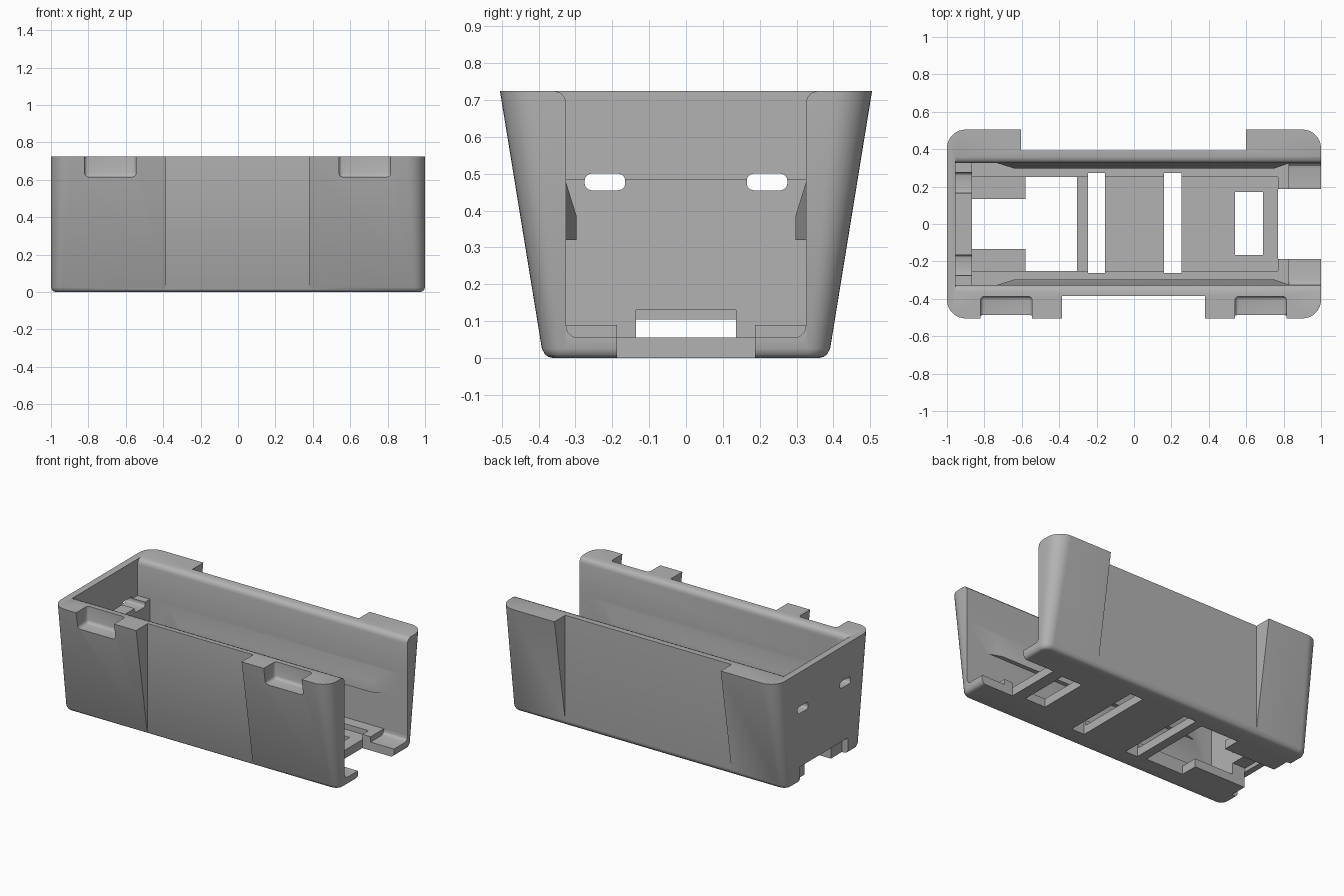
import bpy, bmesh, math
from mathutils import Vector

cube = bpy.data.objects.get("Cube")
if cube:
    bpy.data.objects.remove(cube, do_unlink=True)

grey = bpy.data.materials.new("light grey plastic")
grey.use_nodes = True
colour = (0.45, 0.45, 0.45, 1)
grey.diffuse_color = colour
grey.node_tree.nodes["Principled BSDF"].inputs["Base Color"].default_value = colour

HEIGHT = 0.725


def to_object(bm, name):
    bmesh.ops.recalc_face_normals(bm, faces=bm.faces)
    mesh = bpy.data.meshes.new(name)
    bm.to_mesh(mesh)
    bm.free()
    mesh.materials.append(grey)
    obj = bpy.data.objects.new(name, mesh)
    bpy.context.collection.objects.link(obj)
    return obj


def loft(rings, name):
    bm = bmesh.new()
    loops = [[bm.verts.new(p) for p in ring] for ring in rings]
    n = len(loops[0])
    for low, high in zip(loops, loops[1:]):
        for i in range(n):
            j = (i + 1) % n
            bm.faces.new((low[i], low[j], high[j], high[i]))
    bm.faces.new(loops[0])
    bm.faces.new(loops[-1])
    return to_object(bm, name)


def box(x, y, z, bevel=0.0):
    bm = bmesh.new()
    bmesh.ops.create_cube(bm, size=1)
    for v in bm.verts:
        for axis, (a, b) in enumerate((x, y, z)):
            v.co[axis] = a if v.co[axis] < 0 else b
    if bevel:
        bmesh.ops.bevel(bm, geom=bm.edges[:], offset=bevel, segments=3,
                        profile=0.5, affect='EDGES')
    return to_object(bm, "cutter")


def channel(half, x0, x1):
    # Symmetric cross-section run along x
    section = half + [(-y, z) for y, z in reversed(half)]
    return loft([[(x, y, z) for y, z in section] for x in (x0, x1)], "cutter")


def combine(target, tool, operation='DIFFERENCE'):
    tool.hide_render = True
    mod = target.modifiers.new("combine", 'BOOLEAN')
    mod.operation = operation
    mod.solver = 'EXACT'
    mod.object = tool
    bpy.context.view_layer.objects.active = target
    bpy.ops.object.modifier_apply(modifier=mod.name)
    bpy.data.objects.remove(tool, do_unlink=True)


def outline(z, inset):
    # Rounded rectangle that flares toward the top
    t = z / HEIGHT
    hx, hy = 1 - inset, 0.387 + 0.118 * t - inset
    r = 0.06 + 0.04 * t - inset
    ring = []
    for quarter, (sx, sy) in enumerate(((1, 1), (-1, 1), (-1, -1), (1, -1))):
        for step in range(9):
            a = math.radians(90 * quarter + 90 * step / 8)
            ring.append((sx * (hx - r) + r * math.cos(a),
                         sy * (hy - r) + r * math.sin(a), z))
    return ring


# Flared outer shell with a rounded bottom edge
body = loft([outline(0, 0.025), outline(0.003, 0.014), outline(0.010, 0.006),
             outline(0.025, 0), outline(HEIGHT, 0)], "battery_tray_body")

# Recesses between the corner pads, front and back
combine(body, box((-0.385, 0.38), (-0.7, -0.385), (-0.1, 1)))
combine(body, box((-0.605, 0.6), (0.393, 0.7), (-0.1, 1)))

# Main cavity with rounded rim, open at one end
rim = [(0.325, 0.69), (0.329, 0.707), (0.34, 0.719), (0.358, HEIGHT), (0.358, 0.9)]
combine(body, channel([(0.325, 0.485)] + rim, -0.955, 1.1))
combine(body, channel([(0.325, 0.09)] + rim, -0.865, 1.1))

# Lowered floor, and lowered tabs with filleted corners at the open end
combine(body, box((-0.865, 0.77), (-0.25, 0.25), (0.055, 0.3)))
combine(body, channel([(0.295, 0.055), (0.31, 0.059), (0.321, 0.07),
                       (0.325, 0.085), (0.325, 0.3)], 0.83, 1.1))

# Floor openings
for x, y in (((0.77, 1.1), (-0.187, 0.187)),
             ((0.54, 0.69), (-0.165, 0.17)),
             ((0.16, 0.255), (-0.262, 0.272)),
             ((-0.245, -0.155), (-0.262, 0.272)),
             ((-0.58, -0.305), (-0.25, 0.25)),
             ((-0.866, -0.575), (-0.135, 0.135))):
    combine(body, box(x, y, (-0.1, 0.2)))

# Notch under the closed end
combine(body, box((-0.96, -0.86), (-0.135, 0.135), (-0.1, 0.13)))
combine(body, box((-1.1, -0.955), (-0.25, 0.25), (-0.1, 0.105)))

# Strap holes in the closed end
for side in (-1, 1):
    y0, y1 = sorted((side * 0.165, side * 0.275))
    combine(body, box((-1.1, -0.8), (y0, y1), (0.455, 0.5), 0.018))

# Clip pockets at the top of the front pads
for x in ((-0.82, -0.545), (0.54, 0.815)):
    combine(body, box(x, (-0.7, -0.387), (0.615, 0.9), 0.02))

# Retaining wedges on the inner side walls
for side in (-1, 1):
    bm = bmesh.new()
    for y, x0, x1, top in ((0.35, -0.73, 0.83, 0.475), (0.325, -0.73, 0.83, 0.475),
                           (0.297, -0.64, 0.75, 0.385)):
        for x in (x0, x1):
            for z in (0.32, top):
                bm.verts.new((x, side * y, z))
    bmesh.ops.convex_hull(bm, input=bm.verts[:])
    combine(body, to_object(bm, "retaining_wedge"), 'UNION')

# Smooth the rounded areas, keep the edges crisp
bpy.ops.object.select_all(action='DESELECT')
body.select_set(True)
bpy.context.view_layer.objects.active = body
bpy.ops.object.shade_smooth_by_angle(angle=math.radians(30))
